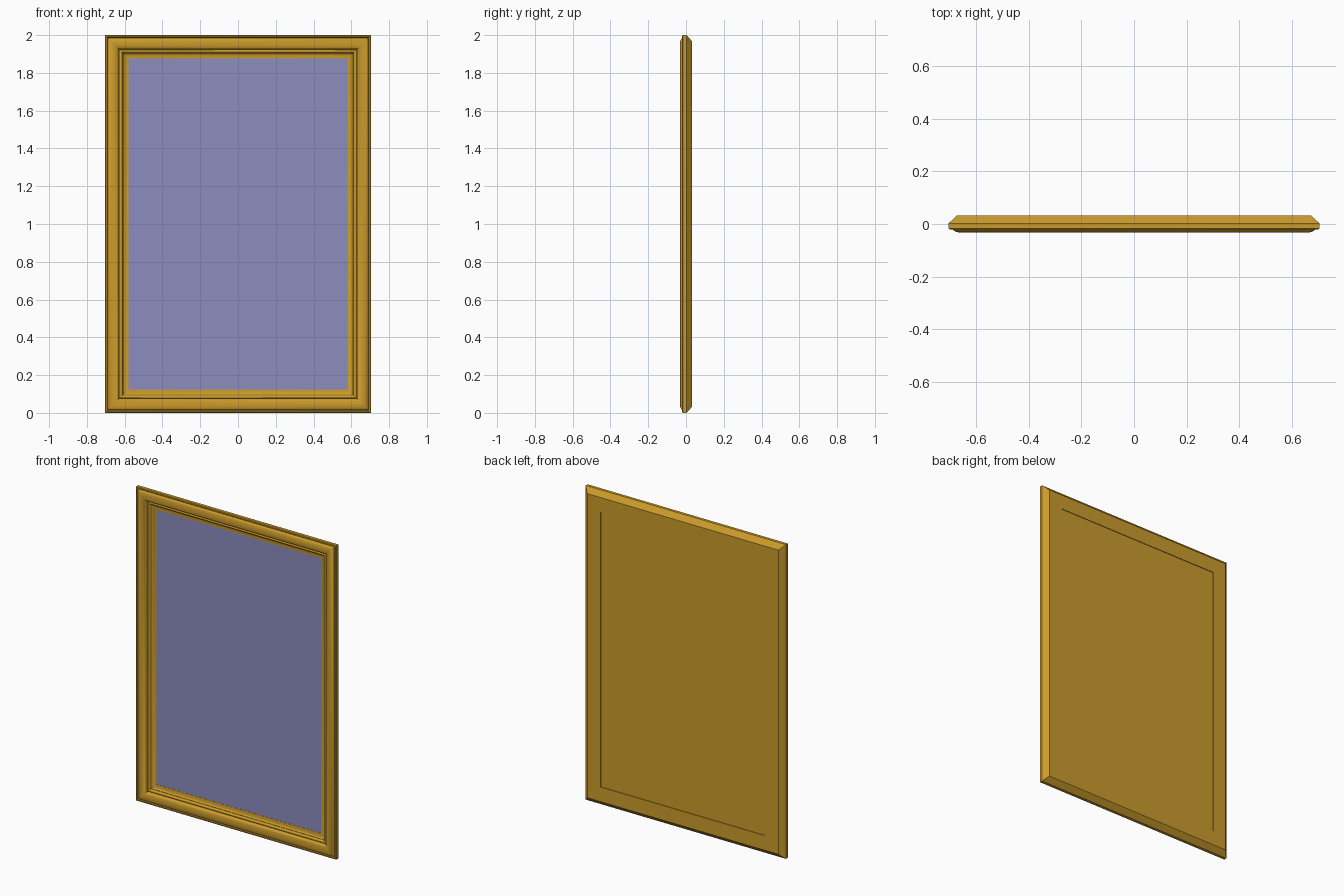
import bpy, bmesh, math

if "Cube" in bpy.data.objects:
    bpy.data.objects.remove(bpy.data.objects["Cube"])

W, H = 0.705, 2.0


def material(name, color):
    m = bpy.data.materials.new(name)
    m.diffuse_color = color
    m.use_nodes = True
    m.node_tree.nodes["Principled BSDF"].inputs["Base Color"].default_value = m.diffuse_color
    return m


gold = material("antique_gold", (0.60, 0.33, 0.025, 1))
silver = material("mirror_blue", (0.26, 0.27, 0.52, 1))


def make_object(name, bm, mat):
    bmesh.ops.recalc_face_normals(bm, faces=bm.faces)
    me = bpy.data.meshes.new(name)
    bm.to_mesh(me)
    bm.free()
    me.materials.append(mat)
    ob = bpy.data.objects.new(name, me)
    bpy.context.collection.objects.link(ob)
    return ob


def arc(ci, cy, ri, ry, a0, a1, n=8):
    """Elliptical arc points as (inset, depth)."""
    return [(ci + ri * math.cos(math.radians(a0 + (a1 - a0) * k / n)),
             cy + ry * math.sin(math.radians(a0 + (a1 - a0) * k / n))) for k in range(n + 1)]


# Moulding section: inset from the outer edge, depth
profile = [(0.125, 0.032), (0.032, 0.032), (0, 0.002), (0, -0.017), (0.004, -0.02), (0.011, -0.02), (0.013, -0.017)]
profile += arc(0.044, -0.014, 0.03, 0.018, 180, 360, 12)      # main round
profile += [(0.075, -0.007)]
profile += arc(0.084, -0.007, 0.008, 0.008, 180, 360, 8)      # inner bead
profile += [(0.094, -0.003)]
profile += arc(0.125, -0.003, 0.029, 0.012, 180, 90, 8)       # cove down to the mirror

# Mitred frame: profile swept round the four corners
bm = bmesh.new()
rings = []
for sx, top in ((-1, 0), (1, 0), (1, 1), (-1, 1)):
    rings.append([bm.verts.new((sx * (W - i), y, H - i if top else i)) for i, y in profile])
n = len(profile)
for c in range(4):
    a, b = rings[c], rings[(c + 1) % 4]
    for k in range(n):
        bm.faces.new((a[k], a[(k + 1) % n], b[(k + 1) % n], b[k]))
frame = make_object("frame_moulding", bm, gold)
bpy.context.view_layer.objects.active = frame
frame.select_set(True)
bpy.ops.object.shade_smooth_by_angle(angle=math.radians(35))


def panel(name, y0, y1, mat):
    bm = bmesh.new()
    bmesh.ops.create_cube(bm, size=1)
    for v in bm.verts:
        v.co = (v.co.x * 2 * (W - 0.124), y1 if v.co.y > 0 else y0, H / 2 + v.co.z * (H - 0.248))
    return make_object(name, bm, mat)


# Mirror sheet in front, slightly recessed backing board behind
panel("mirror_glass", 0.010, 0.014, silver)
panel("backing_board", 0.015, 0.028, gold)
